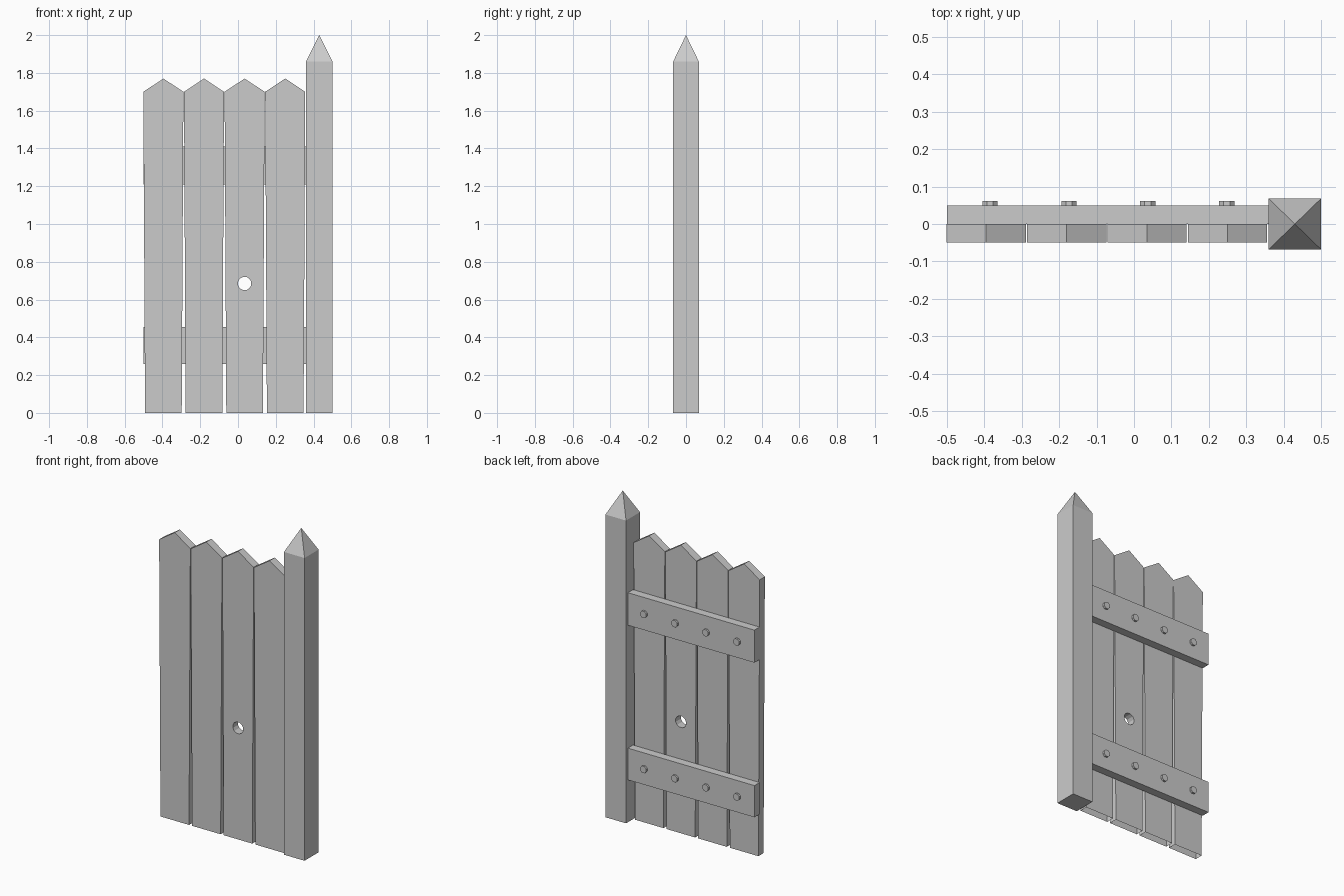
import bpy, bmesh, math
from mathutils import Matrix

if "Cube" in bpy.data.objects:
    bpy.data.objects.remove(bpy.data.objects["Cube"])


def add_object(name, bm):
    bmesh.ops.recalc_face_normals(bm, faces=bm.faces)
    mesh = bpy.data.meshes.new(name)
    bm.to_mesh(mesh)
    bm.free()
    ob = bpy.data.objects.new(name, mesh)
    bpy.context.collection.objects.link(ob)
    return ob


def box(name, x0, x1, y0, y1, z0, z1):
    bm = bmesh.new()
    m = Matrix.Translation(((x0 + x1) / 2, (y0 + y1) / 2, (z0 + z1) / 2))
    bmesh.ops.create_cube(bm, size=1, matrix=m @ Matrix.Diagonal((x1 - x0, y1 - y0, z1 - z0, 1)))
    return add_object(name, bm)


def cylinder_y(name, x, y, z, radius, depth, sides):
    bm = bmesh.new()
    m = Matrix.Translation((x, y, z)) @ Matrix.Rotation(math.pi / 2, 4, 'X') \
        @ Matrix.Rotation(math.pi / sides, 4, 'Z')
    bmesh.ops.create_cone(bm, cap_ends=True, segments=sides, radius1=radius,
                          radius2=radius, depth=depth, matrix=m)
    return add_object(name, bm)


def plank(name, cx):
    profile = [(-0.097, 0), (0.097, 0), (0.106, 1.70), (0, 1.77), (-0.106, 1.70)]
    bm = bmesh.new()
    face = bm.faces.new([bm.verts.new((cx + x, -0.05, z)) for x, z in profile])
    ext = bmesh.ops.extrude_face_region(bm, geom=[face], use_keep_orig=True)
    verts = [g for g in ext['geom'] if isinstance(g, bmesh.types.BMVert)]
    bmesh.ops.translate(bm, verts=verts, vec=(0, 0.05, 0))
    return add_object(name, bm)


# Pointed post
bm = bmesh.new()
rings = [[bm.verts.new((0.43 + 0.07 * sx, 0.068 * sy, z))
          for sx, sy in ((-1, -1), (1, -1), (1, 1), (-1, 1))] for z in (0, 1.86)]
apex = bm.verts.new((0.43, 0, 2))
bm.faces.new(rings[0])
for i in range(4):
    j = (i + 1) % 4
    bm.faces.new((rings[0][i], rings[0][j], rings[1][j], rings[1][i]))
    bm.faces.new((rings[1][i], rings[1][j], apex))
add_object("post", bm)

# Tapered planks with pointed tops
centres = [-0.395 + 0.215 * i for i in range(4)]
planks = [plank(f"plank_{i + 1}", cx) for i, cx in enumerate(centres)]

# Finger hole in the third plank
cutter = cylinder_y("hole_cutter", centres[2], -0.025, 0.685, 0.036, 0.2, 12)
cutter.hide_render = True
mod = planks[2].modifiers.new("hole", 'BOOLEAN')
mod.operation = 'DIFFERENCE'
mod.solver = 'EXACT'
mod.object = cutter
bpy.context.view_layer.objects.active = planks[2]
bpy.ops.object.modifier_apply(modifier=mod.name)
bpy.data.objects.remove(cutter)

# Plank undersides are open
for ob in planks:
    bm = bmesh.new()
    bm.from_mesh(ob.data)
    under = [f for f in bm.faces if all(v.co.z < 0.001 for v in f.verts)]
    bmesh.ops.delete(bm, geom=under, context='FACES_ONLY')
    bm.to_mesh(ob.data)
    bm.free()

# Back rails with a bolt head per plank
for label, z0, z1 in (("lower", 0.26, 0.455), ("upper", 1.21, 1.41)):
    box(f"{label}_rail", -0.50, 0.36, 0, 0.05, z0, z1)
    for i in range(4):
        cylinder_y(f"{label}_bolt_{i + 1}", -0.385 + 0.211 * i, 0.055,
                   (z0 + z1) / 2, 0.022, 0.014, 8)
